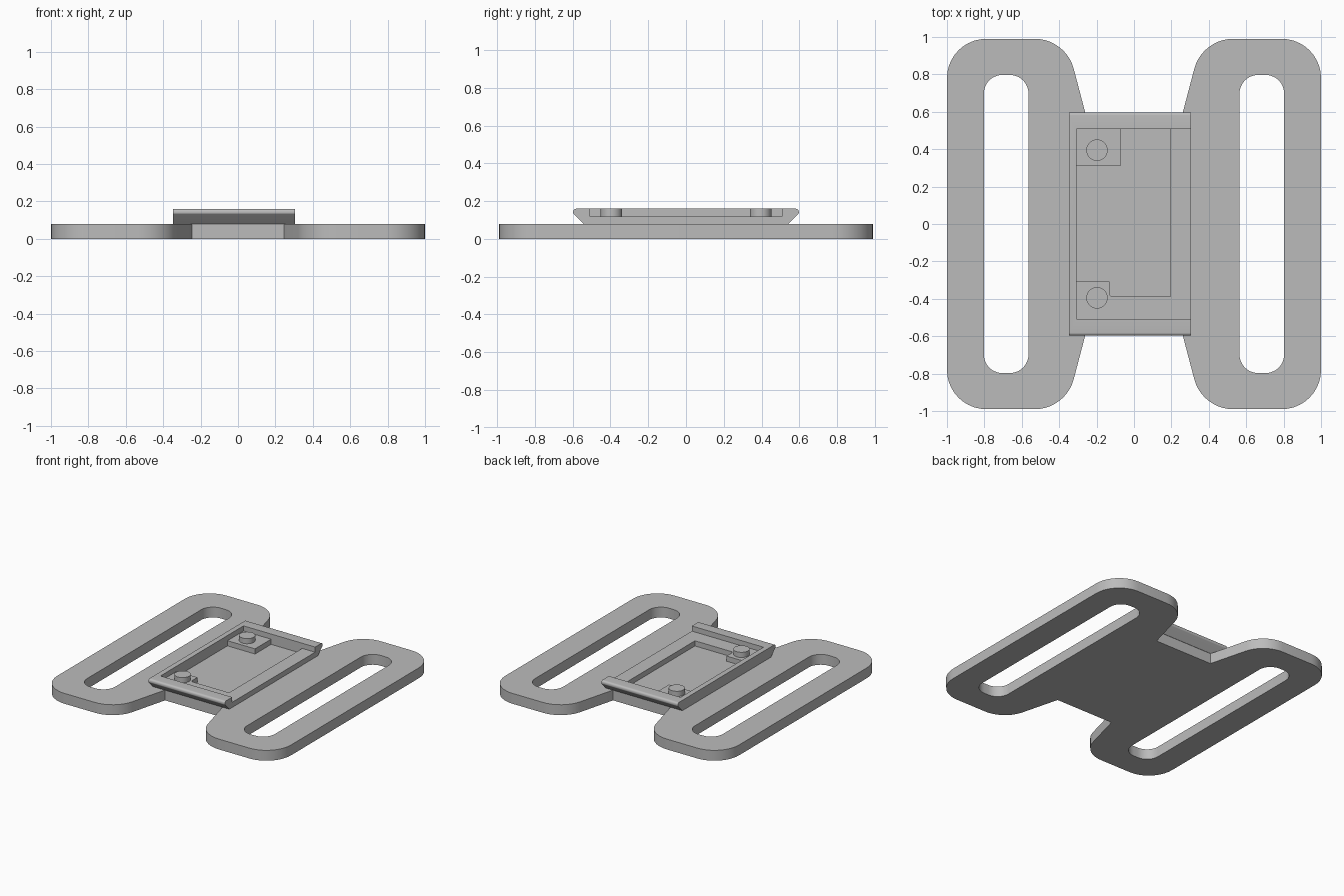
import bpy
import bmesh
import math
from mathutils import Vector

cube = bpy.data.objects.get("Cube")
if cube:
    bpy.data.objects.remove(cube, do_unlink=True)

grey = bpy.data.materials.new("matte_grey")
grey.use_nodes = True
colour = (0.5, 0.5, 0.5, 1.0)
grey.diffuse_color = colour
grey.node_tree.nodes["Principled BSDF"].inputs["Base Color"].default_value = colour


def rounded(corners, steps=10):
    """Turn (u, v, radius) corners into an outline with filleted corners."""
    outline = []
    for i, (u, v, r) in enumerate(corners):
        p = Vector((u, v, 0))
        if r == 0:
            outline.append(p)
            continue
        before = (Vector((*corners[i - 1][:2], 0)) - p).normalized()
        after = (Vector((*corners[(i + 1) % len(corners)][:2], 0)) - p).normalized()
        half = before.angle(after) / 2
        centre = p + (before + after).normalized() * (r / math.sin(half))
        reach = r / math.tan(half)
        start = (p + before * reach - centre).normalized()
        end = (p + after * reach - centre).normalized()
        outline += [centre + start.slerp(end, k / steps) * r for k in range(steps + 1)]
    return outline


def box_outline(u0, u1, v0, v1, r=0):
    return rounded([(u0, v0, r), (u1, v0, r), (u1, v1, r), (u0, v1, r)])


def prism(name, loops, low, high, along_x=False):
    """Extrude an outline (further loops are holes) along z, or along x."""
    bm = bmesh.new()
    edges = []
    for loop in loops:
        verts = [bm.verts.new((p.x, p.y, low)) for p in loop]
        if len(loops) == 1:
            bm.faces.new(verts)
        else:
            edges += [bm.edges.new((verts[i - 1], verts[i])) for i in range(len(verts))]
    if edges:
        bmesh.ops.triangle_fill(bm, edges=edges, use_beauty=True, normal=(0, 0, 1))
    grown = bmesh.ops.extrude_face_region(bm, geom=bm.faces[:])["geom"]
    top = [g for g in grown if isinstance(g, bmesh.types.BMVert)]
    bmesh.ops.translate(bm, verts=top, vec=(0, 0, high - low))
    if along_x:
        for v in bm.verts:
            v.co = (v.co.z, v.co.x, v.co.y)
    bmesh.ops.recalc_face_normals(bm, faces=bm.faces[:])
    mesh = bpy.data.meshes.new(name)
    bm.to_mesh(mesh)
    bm.free()
    mesh.materials.append(grey)
    obj = bpy.data.objects.new(name, mesh)
    bpy.context.collection.objects.link(obj)
    return obj


def activate(obj):
    bpy.ops.object.select_all(action="DESELECT")
    obj.select_set(True)
    bpy.context.view_layer.objects.active = obj


def cut(obj, cutter):
    mod = obj.modifiers.new("cut", "BOOLEAN")
    mod.operation = "DIFFERENCE"
    mod.solver = "EXACT"
    mod.object = cutter
    activate(obj)
    bpy.ops.object.modifier_apply(modifier=mod.name)
    bpy.data.objects.remove(cutter, do_unlink=True)


def smooth(obj):
    activate(obj)
    bpy.ops.object.shade_smooth_by_angle(angle=math.radians(25))


PLATE_TOP, LEDGE, RIM = 0.08, 0.12, 0.16

# Base plate: two rounded lobes joined by a waist, with a strap slot in each
quarter = [(0.246, 0.54, 0), (0.3645, 0.99, 0.215), (1, 0.99, 0.21)]
outline = []
for sx, sy in ((1, 1), (1, -1), (-1, -1), (-1, 1)):
    part = [(sx * x, sy * y, r) for x, y, r in quarter]
    outline += part if sx == sy else part[::-1]
slots = [box_outline(*span, -0.797, 0.797, 0.1) for span in ((-0.803, -0.564), (0.564, 0.803))]
smooth(prism("base_plate", [rounded(outline)] + slots, 0, PLATE_TOP))

# Raised tray: flared front and back rails with rounded lips
side = [(0.542, PLATE_TOP, 0), (0.597, 0.135, 0.012), (0.597, RIM, 0.016)]
profile = side + [(-y, z, r) for y, z, r in side[::-1]]
tray = prism("tray", [rounded(profile, 6)], -0.348, 0.305, along_x=True)

# Shallow recess, open towards the left end
cut(tray, prism("recess_cutter", [box_outline(-0.308, 0.4, -0.507, 0.507)], LEDGE, 0.2))

# Deep pocket that leaves a ledge and two corner pads
pocket = [(-0.308, -0.308, 0), (-0.131, -0.308, 0), (-0.131, -0.388, 0.015),
          (0.195, -0.388, 0), (0.195, 0.507, 0), (-0.072, 0.507, 0),
          (-0.072, 0.311, 0), (-0.308, 0.311, 0)]
cut(tray, prism("pocket_cutter", [rounded(pocket, 5)], 0.05, 0.14))
smooth(tray)

# Round locating posts on the pads
for name, y in (("back_post", 0.395), ("front_post", -0.395)):
    bpy.ops.mesh.primitive_cylinder_add(vertices=40, radius=0.057, depth=RIM - LEDGE,
                                        location=(-0.198, y, (RIM + LEDGE) / 2))
    post = bpy.context.object
    post.name = name
    post.data.materials.append(grey)
    smooth(post)
